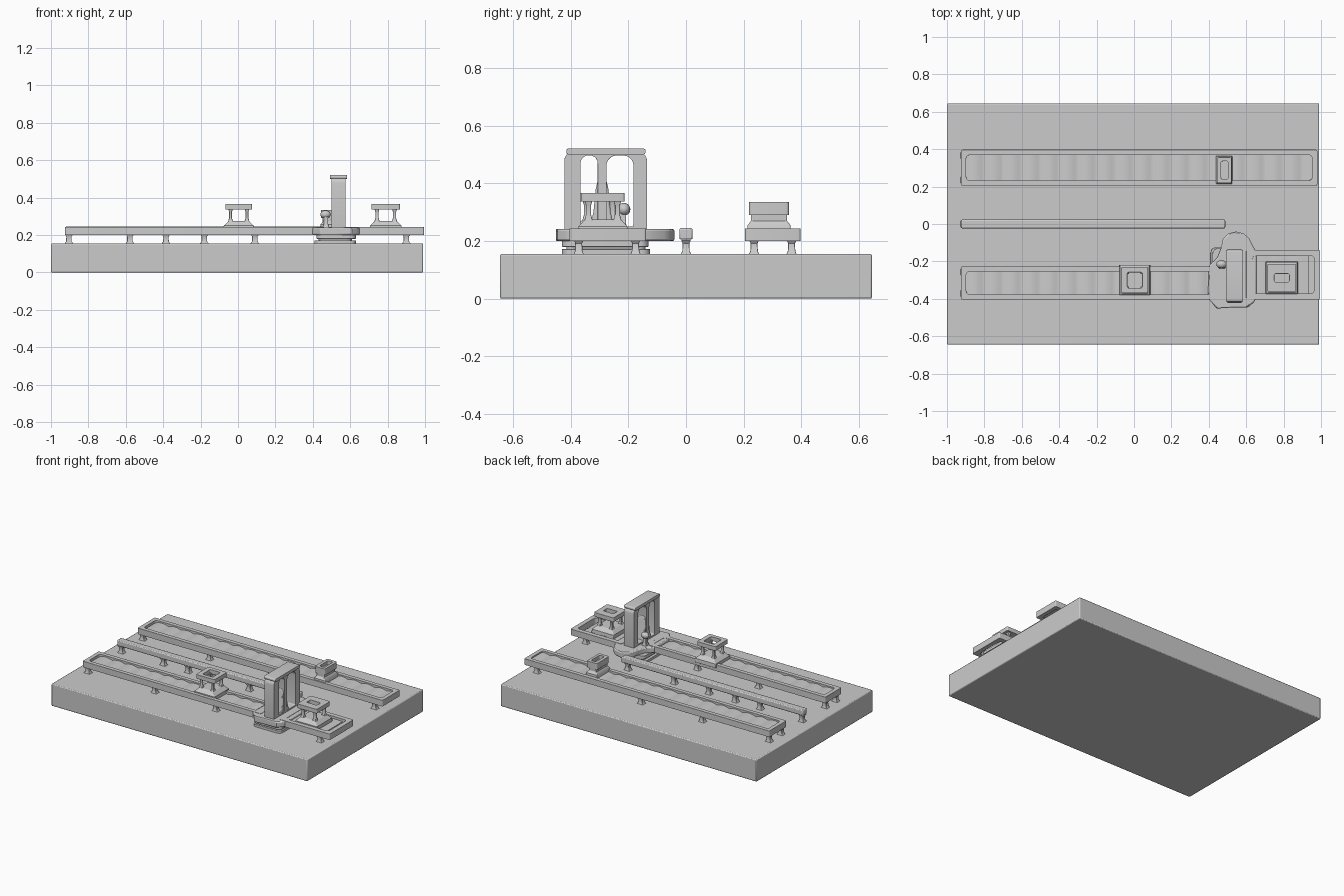
import bpy, bmesh, math
from mathutils import Vector, Matrix

if "Cube" in bpy.data.objects:
    bpy.data.objects.remove(bpy.data.objects["Cube"])

TOP = 0.155          # top of the base slab
DECK0, DECK1 = 0.20, 0.243


def finish(name, bm, bevel=0.0, seg=2):
    bmesh.ops.remove_doubles(bm, verts=bm.verts, dist=1e-5)
    bmesh.ops.recalc_face_normals(bm, faces=bm.faces)
    me = bpy.data.meshes.new(name)
    bm.to_mesh(me)
    bm.free()
    ob = bpy.data.objects.new(name, me)
    bpy.context.collection.objects.link(ob)
    if bevel:
        m = ob.modifiers.new("bevel", 'BEVEL')
        m.width, m.segments, m.limit_method = bevel, seg, 'ANGLE'
        m.angle_limit = math.radians(40)
    bpy.ops.object.select_all(action='DESELECT')
    bpy.context.view_layer.objects.active = ob
    ob.select_set(True)
    bpy.ops.object.shade_smooth_by_angle(angle=math.radians(35))
    return ob


def box(name, x0, x1, y0, y1, z0, z1, bevel=0.004):
    bm = bmesh.new()
    bmesh.ops.create_cube(bm, size=1, matrix=Matrix.Translation(
        ((x0 + x1) / 2, (y0 + y1) / 2, (z0 + z1) / 2)) @ Matrix.Diagonal((x1 - x0, y1 - y0, z1 - z0, 1)))
    return finish(name, bm, bevel)


def rrect(x0, x1, y0, y1, r, r_low=None):
    """Rounded rectangle outline; r_low rounds the two lower corners."""
    r_low = r if r_low is None else r_low
    pts = []
    for cx, cy, rr, a in ((x1, y1, r, 0), (x0, y1, r, 90), (x0, y0, r_low, 180), (x1, y0, r_low, 270)):
        sx, sy = (-1 if cx == x1 else 1), (-1 if cy == y1 else 1)
        for i in range(6):
            t = math.radians(a + 18 * i)
            pts.append((cx + sx * rr + rr * math.cos(t), cy + sy * rr + rr * math.sin(t)))
    return pts


def plate(name, outlines, d0, d1, bevel=0.004, axis='Z'):
    """Flat shape with holes, extruded from d0 to d1 along Z or X."""
    cu = bpy.data.curves.new(name, 'CURVE')
    cu.dimensions, cu.fill_mode, cu.extrude = '2D', 'BOTH', (d1 - d0) / 2
    for pts in outlines:
        s = cu.splines.new('POLY')
        s.points.add(len(pts) - 1)
        for p, q in zip(s.points, pts):
            p.co = (q[0], q[1], 0, 1)
        s.use_cyclic_u = True
    tmp = bpy.data.objects.new(name + "_outline", cu)
    bpy.context.collection.objects.link(tmp)
    dg = bpy.context.evaluated_depsgraph_get()
    me = bpy.data.meshes.new_from_object(tmp.evaluated_get(dg))
    bm = bmesh.new()
    bm.from_mesh(me)
    bpy.data.objects.remove(tmp)
    bpy.data.meshes.remove(me)
    mid = (d0 + d1) / 2
    for v in bm.verts:
        x, y, z = v.co
        v.co = (x, y, z + mid) if axis == 'Z' else (z + mid, x, y)
    return finish(name, bm, bevel)


def loft(name, cx, cy, rings, bevel=0.003):
    """Stack of rectangles (half x, half y, z) joined into a solid."""
    bm = bmesh.new()
    loops = [[bm.verts.new((cx + sx * hx, cy + sy * hy, z)) for sx, sy in ((-1, -1), (1, -1), (1, 1), (-1, 1))]
             for hx, hy, z in rings]
    for a, b in zip(loops, loops[1:]):
        for i in range(4):
            bm.faces.new((a[i], a[(i + 1) % 4], b[(i + 1) % 4], b[i]))
    bm.faces.new(loops[0][::-1])
    bm.faces.new(loops[-1])
    return finish(name, bm, bevel)


def leg(name, x, y):
    loft(name, x, y, [(0.024, 0.018, TOP - 0.002), (0.015, 0.013, 0.166),
                      (0.014, 0.012, 0.192), (0.022, 0.017, DECK0 + 0.004)], 0.002)


def belt(name, x0, x1, y0, y1, amp):
    """Thin ribbed belt: rippled profile extruded across the track."""
    n = int((x1 - x0) / 0.0125)
    xs = [x0 + (x1 - x0) * i / n for i in range(n + 1)]
    prof = [(x, 0.224 + amp * abs(math.sin(math.pi * (x - x0) / 0.1))) for x in xs]
    prof += [(x1, 0.207), (x0, 0.207)]
    bm = bmesh.new()
    f = bm.faces.new([bm.verts.new((x, y0, z)) for x, z in prof])
    r = bmesh.ops.extrude_face_region(bm, geom=[f])
    bmesh.ops.translate(bm, vec=(0, y1 - y0, 0), verts=[v for v in r['geom'] if isinstance(v, bmesh.types.BMVert)])
    finish(name, bm)


def track(name, x0, x1, y0, y1, rim, amp=0.010, gap=0.0):
    plate(name + "_frame", [rrect(x0, x1, y0, y1, 0.008),
                            rrect(x0 + rim, x1 - rim, y0 + rim, y1 - rim, 0.018)], DECK0, DECK1, 0.005)
    belt(name + "_belt", x0 + rim - 0.004, x1 - rim + 0.004 - gap, y0 + rim - 0.004, y1 - rim + 0.004, amp)


def tray(name, cx, cy, hx, hy, hole_x, hole_y, post):
    """Open-sided stand: flared foot, four posts and a framed top."""
    loft(name + "_foot", cx, cy, [(hx + 0.012, hy + 0.012, 0.222), (hx + 0.008, hy + 0.010, 0.25),
                                  (hx - 0.018, hy - 0.012, 0.275)])
    for sx in (-1, 1):
        for sy in (-1, 1):
            px, py = hx - 0.020 - post / 2, hy - 0.016 - post / 2
            loft(name + "_post", cx + sx * px, cy + sy * py,
                 [(post / 2 + .006, post / 2 + .006, 0.27), (post / 2, post / 2, 0.29),
                  (post / 2, post / 2, 0.325), (post / 2 + .006, post / 2 + .006, 0.345)])
    plate(name + "_top", [rrect(cx - hx, cx + hx, cy - hy, cy + hy, 0.008),
                          rrect(cx - hole_x, cx + hole_x, cy - hole_y, cy + hole_y, 0.008)], 0.337, 0.366, 0.006)


# Base slab
box("base_slab", -1.0, 0.99, -0.645, 0.645, 0, TOP, 0.006)

# Conveyor tracks
track("rear_track", -0.925, 0.98, 0.205, 0.397, 0.028)
track("front_track", -0.925, 0.46, -0.404, -0.226, 0.028)
track("exit_track", 0.60, 0.995, -0.404, -0.138, 0.032, 0.003, 0.035)

# Centre rail
box("centre_rail", -0.925, 0.488, -0.023, 0.023, 0.205, 0.245, 0.006)

# Legs
for x in (-0.904, -0.385, 0.09, 0.90):
    for y in (0.236, 0.366):
        leg("rear_track_leg", x, y)
    for y in (-0.372, -0.257 if x < 0.5 else -0.175):
        leg("front_track_leg", x, y)
for x in (-0.904, -0.578, -0.385, -0.18, 0.09, 0.45):
    leg("centre_rail_leg", x, 0)

# Scanner platform with its stepped pedestal
plate("scanner_platform", [[(0.395, -0.40), (0.42, -0.425), (0.44, -0.452), (0.52, -0.447), (0.61, -0.445),
                            (0.64, -0.42), (0.655, -0.395), (0.655, -0.15), (0.635, -0.115), (0.615, -0.075),
                            (0.585, -0.05), (0.545, -0.04), (0.505, -0.05), (0.475, -0.08), (0.465, -0.13),
                            (0.445, -0.18), (0.42, -0.205), (0.40, -0.225)]], DECK0, 0.241, 0.007)
plate("pedestal_step", [rrect(0.41, 0.63, -0.43, -0.125, 0.03)], TOP - 0.003, 0.172, 0.004)
plate("pedestal_core", [rrect(0.43, 0.61, -0.415, -0.14, 0.03)], 0.165, 0.184, 0.004)
plate("pedestal_cap", [rrect(0.42, 0.63, -0.43, -0.13, 0.03)], 0.18, 0.204, 0.004)

# Scanner arch with two windows
plate("scanner_arch", [rrect(-0.422, -0.135, 0.225, 0.512, 0.035, 0.004),
                       rrect(-0.366, -0.306, 0.25, 0.497, 0.028, 0.006),
                       rrect(-0.276, -0.182, 0.25, 0.497, 0.036, 0.006)], 0.50, 0.575, 0.006, 'X')
plate("arch_top_lip", [rrect(-0.415, -0.14, 0.50, 0.521, 0.009)], 0.492, 0.582, 0.005, 'X')
loft("arch_divider_base", 0.537, -0.291, [(0.034, 0.045, 0.235), (0.032, 0.03, 0.30),
                                          (0.03, 0.022, 0.38), (0.026, 0.015, 0.41)], 0.006)

# Control knob beside the arch
loft("control_stem", 0.47, -0.22, [(0.02, 0.02, 0.235), (0.012, 0.012, 0.26), (0.012, 0.012, 0.30)])
bm = bmesh.new()
bmesh.ops.create_uvsphere(bm, u_segments=16, v_segments=10, radius=1, matrix=Matrix.Translation(
    (0.468, -0.215, 0.31)) @ Matrix.Diagonal((0.028, 0.022, 0.022, 1)))
finish("control_knob", bm)

# Stands on the front and exit tracks
tray("front_stand", 0.004, -0.30, 0.072, 0.070, 0.040, 0.042, 0.016)
tray("exit_stand", 0.79, -0.288, 0.076, 0.075, 0.040, 0.022, 0.018)

# Carriage on the rear track
loft("rear_carriage_body", 0.482, 0.288, [(0.045, 0.076, 0.222), (0.042, 0.074, 0.255), (0.030, 0.062, 0.27),
                                          (0.030, 0.064, 0.31)], 0.004)
plate("rear_carriage_top", [rrect(0.443, 0.522, 0.219, 0.357, 0.01),
                            rrect(0.465, 0.503, 0.24, 0.336, 0.01)], 0.29, 0.335, 0.006)
